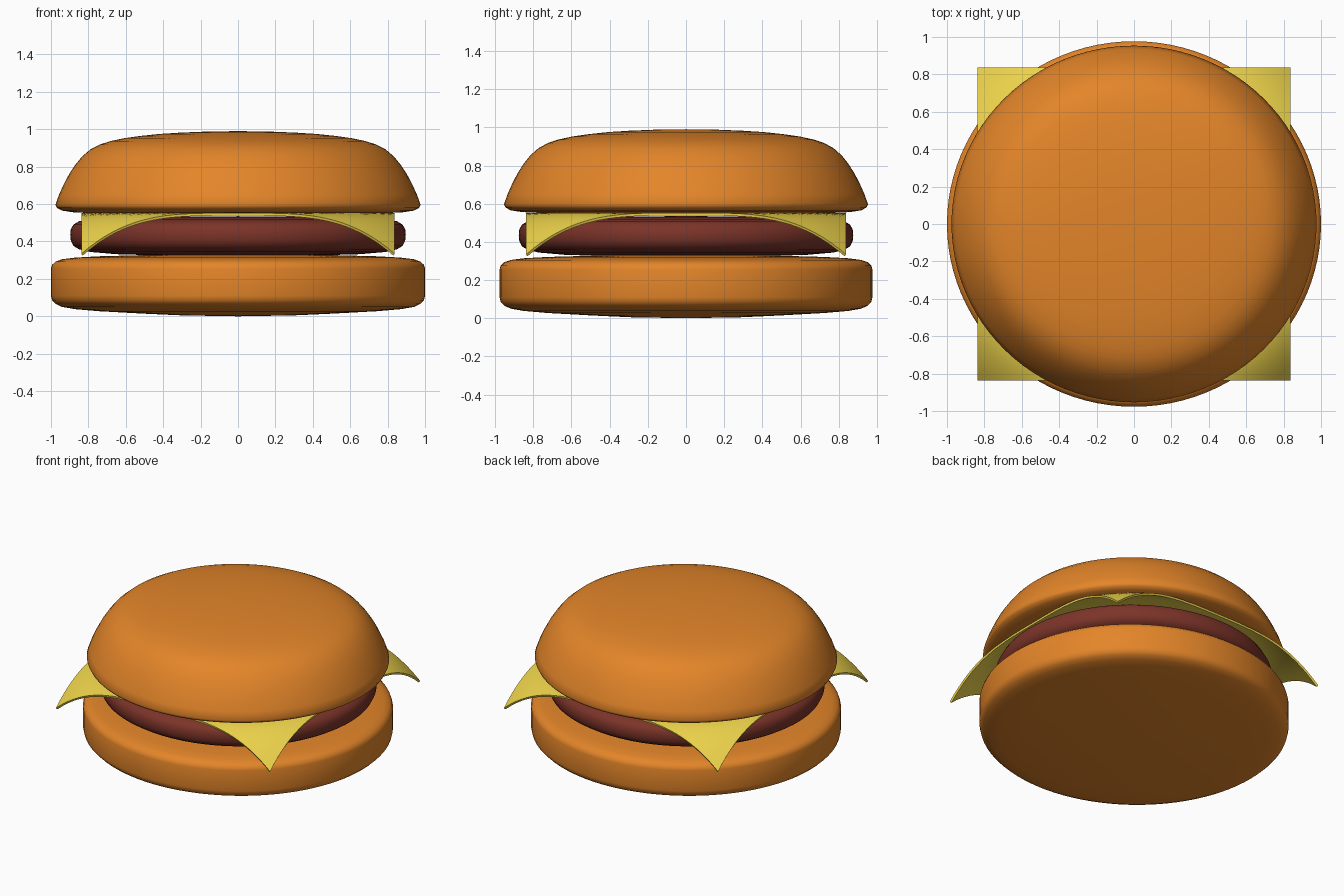
import bpy, bmesh, math

if "Cube" in bpy.data.objects:
    bpy.data.objects.remove(bpy.data.objects["Cube"])

Y_SCALE = 0.977  # round parts are slightly narrower front to back


def material(name, rgb):
    mat = bpy.data.materials.new(name)
    mat.diffuse_color = (*rgb, 1)
    mat.use_nodes = True
    mat.node_tree.nodes["Principled BSDF"].inputs["Base Color"].default_value = mat.diffuse_color
    return mat


def add_object(name, bm, mat):
    bmesh.ops.recalc_face_normals(bm, faces=bm.faces[:])
    mesh = bpy.data.meshes.new(name)
    bm.to_mesh(mesh)
    bm.free()
    mesh.materials.append(mat)
    obj = bpy.data.objects.new(name, mesh)
    bpy.context.collection.objects.link(obj)
    for poly in mesh.polygons:
        poly.use_smooth = True
    return obj


def lathe(name, profile, mat, steps=96):
    """Revolve (radius, z) points around the z axis."""
    bm = bmesh.new()
    verts = [bm.verts.new((r, 0, z)) for r, z in profile]
    edges = [bm.edges.new(pair) for pair in zip(verts, verts[1:])]
    bmesh.ops.spin(bm, geom=verts + edges, cent=(0, 0, 0), axis=(0, 0, 1),
                   angle=math.tau, steps=steps)
    bmesh.ops.remove_doubles(bm, verts=bm.verts[:], dist=0.0005)
    bmesh.ops.scale(bm, vec=(1, Y_SCALE, 1), verts=bm.verts[:])
    return add_object(name, bm, mat)


bread = material("bread", (0.77, 0.235, 0.022))
meat = material("meat", (0.2, 0.034, 0.022))
dairy = material("dairy", (0.85, 0.65, 0.07))

# Bottom bun: thick disc with rounded rims
lathe("bottom_bun", [
    (0, 0), (0.3, 0.005), (0.5, 0.014), (0.74, 0.027), (0.87, 0.038),
    (0.94, 0.05), (0.975, 0.066), (0.994, 0.085), (1, 0.11),
    (1, 0.255), (0.994, 0.275), (0.975, 0.293), (0.94, 0.305),
    (0.87, 0.314), (0.74, 0.321), (0.4, 0.33), (0, 0.333)], bread)

# Patty: flattened disc with bulging side
lathe("patty", [
    (0, 0.322), (0.4, 0.325), (0.65, 0.332), (0.79, 0.344), (0.85, 0.358),
    (0.88, 0.377), (0.894, 0.405), (0.897, 0.435), (0.894, 0.465),
    (0.88, 0.49), (0.85, 0.508), (0.79, 0.52), (0.65, 0.53), (0, 0.535)], meat)

# Top bun: dome with a narrow lip and shallow underside
top = lathe("top_bun", [
    (0, 0.543), (0.5, 0.545), (0.75, 0.55), (0.88, 0.556), (0.94, 0.565),
    (0.968, 0.58), (0.976, 0.597), (0.957, 0.65), (0.932, 0.705),
    (0.903, 0.76), (0.87, 0.81), (0.835, 0.853), (0.79, 0.892),
    (0.74, 0.918), (0.685, 0.936), (0.61, 0.952), (0.525, 0.964),
    (0.42, 0.975), (0.31, 0.982), (0.16, 0.988), (0, 0.99)], bread)

# Cheese slice: square sheet whose corners droop past the patty
bm = bmesh.new()
bmesh.ops.create_grid(bm, x_segments=40, y_segments=40, size=0.838)
for v in bm.verts:
    over = max(0, v.co.xy.length - 0.835) / 0.35
    v.co.z = 0.552 - 0.218 * over ** 2
cheese = add_object("cheese_slice", bm, dairy)
solid = cheese.modifiers.new("thickness", 'SOLIDIFY')
solid.thickness = 0.014
solid.offset = -1 if cheese.data.polygons[0].normal.z > 0 else 1

# Keep the thin slice edges crisp
bpy.context.view_layer.objects.active = cheese
cheese.select_set(True)
bpy.ops.object.modifier_apply(modifier="thickness")
bpy.ops.object.shade_smooth_by_angle(angle=math.radians(40))
